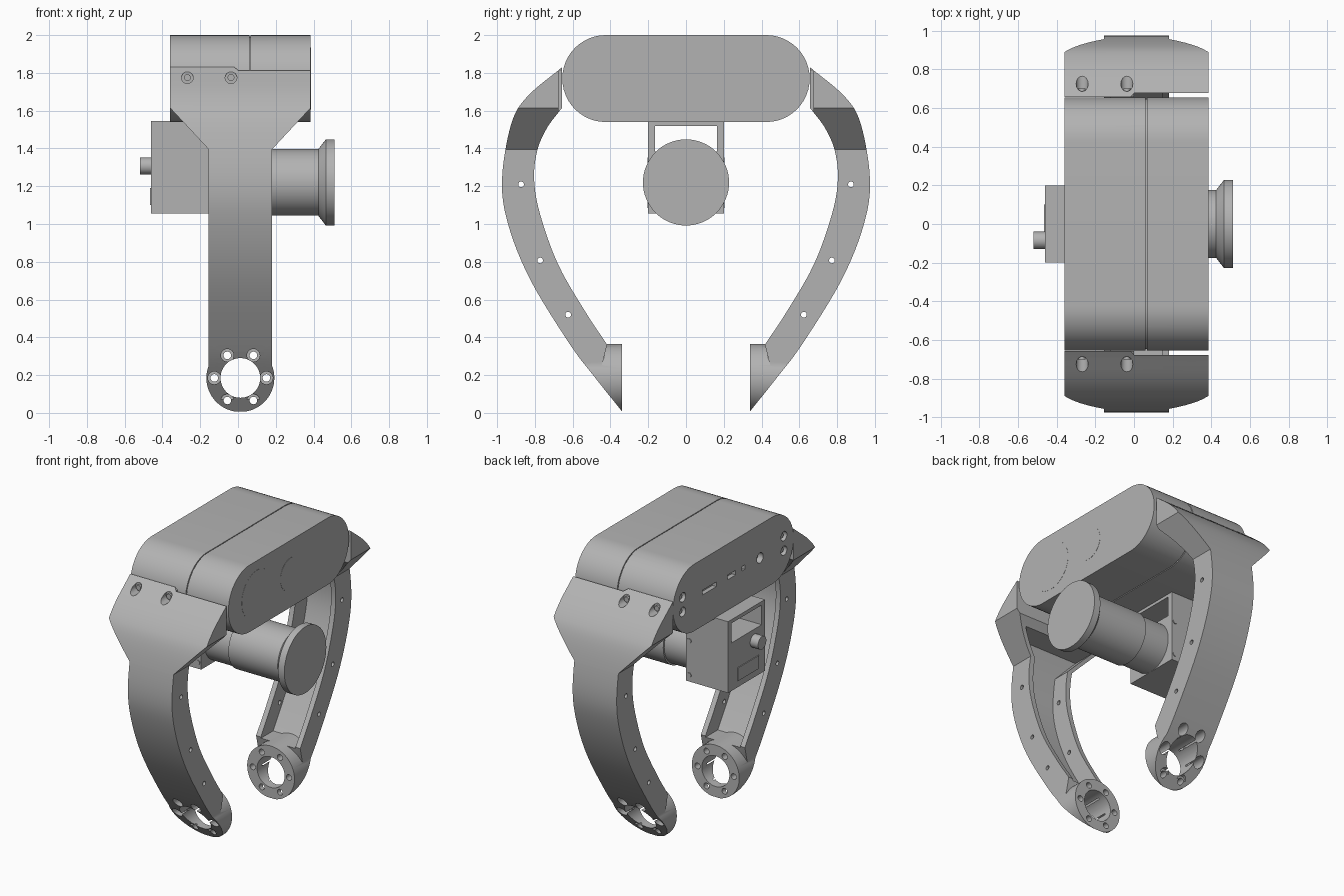
import bpy, bmesh, math
from mathutils import Vector, Matrix

if "Cube" in bpy.data.objects:
    bpy.data.objects.remove(bpy.data.objects["Cube"], do_unlink=True)

grey = bpy.data.materials.new("light_grey")
grey.use_nodes = True
colour = (0.45, 0.45, 0.45, 1)
grey.diffuse_color = colour
grey.node_tree.nodes["Principled BSDF"].inputs["Base Color"].default_value = colour

AXES = {"x": Matrix.Rotation(math.pi / 2, 4, "Y"), "y": Matrix.Rotation(-math.pi / 2, 4, "X")}


def finish(name, bm):
    bmesh.ops.recalc_face_normals(bm, faces=bm.faces)
    mesh = bpy.data.meshes.new(name)
    bm.to_mesh(mesh)
    bm.free()
    mesh.materials.append(grey)
    ob = bpy.data.objects.new(name, mesh)
    bpy.context.collection.objects.link(ob)
    return ob


def prism(name, points, axis, lo, hi):
    """Extrude a (y, z) outline along x, or an (x, z) outline along y."""
    bm = bmesh.new()
    place = (lambda p: (lo, p[0], p[1])) if axis == "x" else (lambda p: (p[0], lo, p[1]))
    face = bm.faces.new([bm.verts.new(place(p)) for p in points])
    new = bmesh.ops.extrude_face_region(bm, geom=[face])["geom"]
    step = Vector((hi - lo, 0, 0)) if axis == "x" else Vector((0, hi - lo, 0))
    bmesh.ops.translate(bm, vec=step, verts=[v for v in new if isinstance(v, bmesh.types.BMVert)])
    return finish(name, bm)


def box(name, x0, x1, y0, y1, z0, z1):
    return prism(name, [(y0, z0), (y1, z0), (y1, z1), (y0, z1)], "x", x0, x1)


def rod(name, axis, centre, r, lo, hi, r2=None, n=48):
    """Cylinder or cone along x (centre is y, z) or y (centre is x, z)."""
    bm = bmesh.new()
    mid = (lo + hi) / 2
    loc = (mid, *centre) if axis == "x" else (centre[0], mid, centre[1])
    bmesh.ops.create_cone(bm, cap_ends=True, segments=n, radius1=r, radius2=r if r2 is None else r2,
                          depth=hi - lo, matrix=Matrix.Translation(loc) @ AXES[axis])
    return finish(name, bm)


def combine(ob, other, op="DIFFERENCE"):
    mod = ob.modifiers.new("combine", "BOOLEAN")
    mod.object, mod.operation, mod.solver = other, op, "EXACT"
    bpy.context.view_layer.update()
    mesh = bpy.data.meshes.new_from_object(ob.evaluated_get(bpy.context.evaluated_depsgraph_get()))
    ob.modifiers.clear()
    ob.data = mesh
    bpy.data.objects.remove(other, do_unlink=True)
    return ob


def spline(pts, steps=6):
    """Smooth curve through the points."""
    p = [Vector(q) for q in pts]
    p = [2 * p[0] - p[1]] + p + [2 * p[-1] - p[-2]]
    out = []
    for a, b, c, d in zip(p, p[1:], p[2:], p[3:]):
        for i in range(steps):
            t = i / steps
            out.append(0.5 * (2 * b + (c - a) * t + (2 * a - 5 * b + 4 * c - d) * t * t
                              + (3 * b - a - 3 * c + d) * t ** 3))
    return [tuple(v) for v in out] + [tuple(p[-2])]


def stadium(half, r, z, n=24):
    arc = [math.pi * i / n - math.pi / 2 for i in range(n + 1)]
    right = [(half + r * math.cos(a), z + r * math.sin(a)) for a in arc]
    return right + [(-y, 2 * z - h) for y, h in right]


# Head housing in two halves with a seam between them
MID = 1.77
body = prism("head_housing", stadium(0.425, 0.23, MID), "x", -0.36, 0.385)
seam = prism("seam", stadium(0.5, 0.3, MID), "x", 0.06, 0.066)
combine(seam, prism("core", stadium(0.425, 0.222, MID), "x", 0, 0.1))
combine(body, seam)
for y in (-0.55, 0.55):
    for z in (MID - 0.05, MID + 0.05):
        combine(body, rod("c", "x", (y, z), 0.032, -0.4, -0.33, n=24))
        rod("housing_screw", "x", (y, z), 0.018, -0.335, -0.345, n=6)
for y, w in ((0.26, 0.075), (0.02, 0.045), (-0.11, 0.015)):
    combine(body, box("c", -0.4, -0.33, y - w, y + w, MID - 0.016, MID + 0.016))
combine(body, rod("c", "x", (-0.29, MID), 0.035, -0.4, -0.32, n=24))
for y, r in ((-0.345, 0.165), (0.02, 0.11)):
    rod("lens_cover", "x", (y, MID), r, 0.38, 0.386)

# Arm side profile, cut to its front outline
outer = spline([(0.656, 1.83), (0.84, 1.675), (0.926, 1.527), (0.974, 1.235), (0.942, 1.0),
                (0.825, 0.706), (0.614, 0.362), (0.48, 0.185), (0.339, 0.008)])
inner = spline([(0.418, 0.362), (0.534, 0.537), (0.677, 0.786), (0.772, 1.05),
                (0.804, 1.235), (0.787, 1.39), (0.735, 1.51), (0.656, 1.615)])
L, R, LW, RW = -0.155, 0.18, -0.36, 0.385


def outline(d, low, top):
    return [(L + d, low), (R - d, low), (R - d, 1.395), (RW - d, 1.615), (RW - d, top - 0.015),
            (0, top - 0.015), (-0.02, top), (LW + d, top), (LW + d, 1.615), (L + d, 1.395)]


strip = [p for p in outer if p[1] > 0.18]
arm = prism("rear_arm", strip + [(0.44, 0.27)] + inner, "x", -0.5, 0.5)
combine(arm, prism("c", outline(0, 0.185, 1.83), "y", 0.2, 1.2), "INTERSECT")

# Channel hollowed into the inner side
floor = []
for a, b in zip(outer, outer[2:]):
    t = (Vector(b) - Vector(a)).normalized()
    m = (Vector(a) + Vector(b)) / 2 + Vector((t.y, -t.x)) * 0.045
    if 0.33 < m.y < 1.56:
        floor.append(tuple(m))
recess = prism("recess", floor + [(0.3, floor[-1][1]), (0.3, floor[0][1])], "x", -0.5, 0.5)
combine(recess, prism("c", outline(0.035, 0.1, 1.8), "y", 0.1, 1.2), "INTERSECT")
combine(arm, recess)

# Pivot boss with a ring of counterbored holes
PX, PZ = 0.0125, 0.185
boss = rod("boss", "y", (PX, PZ), 0.18, 0.339, 0.9, n=64)
combine(boss, prism("c", outer + [(0.3, 0.008), (0.3, 1.83)], "x", -0.5, 0.5), "INTERSECT")
combine(arm, boss, "UNION")
combine(arm, rod("c", "y", (PX, PZ), 0.105, 0.2, 1))
for i in range(6):
    a = i * math.pi / 3
    c = (PX + 0.138 * math.cos(a), PZ + 0.138 * math.sin(a))
    combine(arm, rod("c", "y", c, 0.02, 0.2, 1, n=24))
    combine(arm, rod("c", "y", c, 0.034, 0.39, 1, n=24))

# Flange holes, mounting screws and clearance beside the housing
for c in ((0.873, 1.21), (0.772, 0.807), (0.624, 0.52)):
    combine(arm, rod("c", "x", c, 0.015, -0.5, 0.5, n=16))
for x in (-0.268, -0.037):
    combine(arm, rod("c", "y", (x, 1.775), 0.031, 0.685, 1, n=24))
    combine(arm, rod("screw", "y", (x, 1.775), 0.018, 0.67, 0.7, n=24), "UNION")
combine(arm, box("c", 0, 0.5, 0.6, 0.676, 1.5, 1.9))
arm2 = finish("front_arm", bmesh.new())
bm = bmesh.new()
bm.from_mesh(arm.data)
bmesh.ops.scale(bm, vec=(1, -1, 1), verts=bm.verts)
bmesh.ops.reverse_faces(bm, faces=bm.faces)
bm.to_mesh(arm2.data)
bm.free()

# Bracket box under the housing, with an open window at the top
bracket = box("bracket_box", -0.46, -0.14, -0.2, 0.2, 1.055, 1.545)
combine(bracket, box("c", -0.6, 0, -0.165, 0.165, 1.385, 1.52))
for y in (-0.2, 0.2):
    for z in (1.1, 1.335):
        rod("bracket_screw", "y", (-0.165, z), 0.016, y - 0.005, y + 0.005, n=16)
box("bracket_plate", -0.466, -0.455, -0.13, 0.1, 1.1, 1.19)
rod("knob", "x", (-0.085, 1.307), 0.045, -0.52, -0.45, n=32)

# Round barrel with a flared end disc
AXIS = (0, 1.22)
rod("barrel_base", "x", AXIS, 0.165, -0.15, 0.06, n=64)
rod("barrel", "x", AXIS, 0.176, 0.05, 0.425, n=64)
rod("barrel_flare", "x", AXIS, 0.176, 0.425, 0.465, 0.228, n=64)
rod("end_disc", "x", AXIS, 0.228, 0.465, 0.512, n=64)

# Smooth curved surfaces, keep edges sharp
bpy.ops.object.select_all(action="DESELECT")
for ob in bpy.context.collection.objects:
    if ob.type == "MESH" and ob.data.materials and ob.data.materials[0] == grey:
        ob.select_set(True)
        bpy.context.view_layer.objects.active = ob
bpy.ops.object.shade_smooth_by_angle(angle=math.radians(25))
